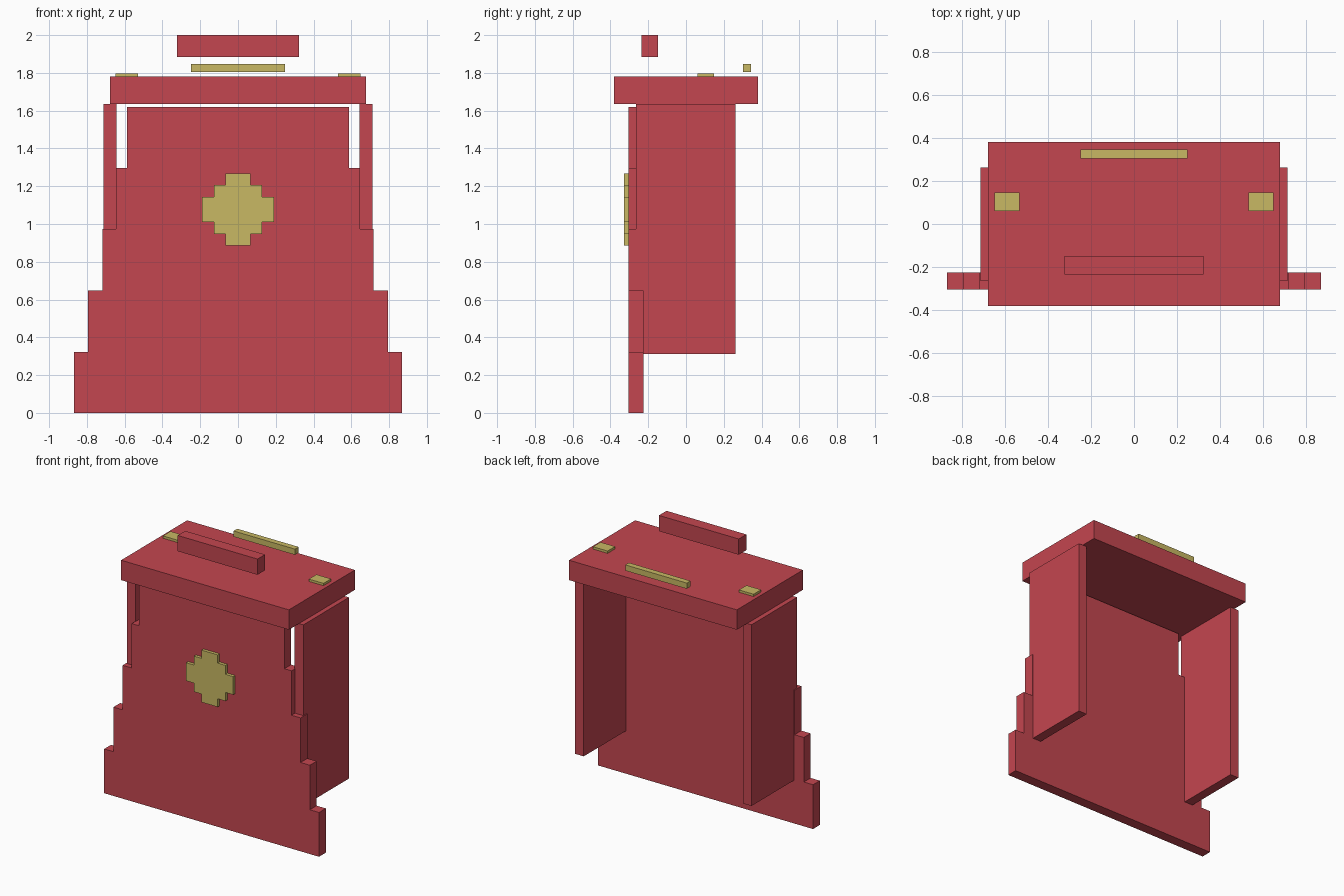
import bpy
import bmesh

cube = bpy.data.objects.get("Cube")
if cube:
    bpy.data.objects.remove(cube, do_unlink=True)


def material(name, color):
    mat = bpy.data.materials.new(name)
    mat.use_nodes = True
    mat.diffuse_color = color
    mat.node_tree.nodes["Principled BSDF"].inputs["Base Color"].default_value = color
    return mat


red = material("red", (0.55, 0.061, 0.080, 1))
gold = material("gold", (0.58, 0.48, 0.127, 1))


def finish(name, bm, mat):
    bmesh.ops.recalc_face_normals(bm, faces=bm.faces)
    mesh = bpy.data.meshes.new(name)
    bm.to_mesh(mesh)
    bm.free()
    mesh.materials.append(mat)
    obj = bpy.data.objects.new(name, mesh)
    bpy.context.collection.objects.link(obj)
    return obj


def box(name, mat, x, y, z):
    """Box given by its low and high limits on each axis."""
    bm = bmesh.new()
    bmesh.ops.create_cube(bm, size=1)
    for v in bm.verts:
        v.co = [lim[0] if c < 0 else lim[1] for c, lim in zip(v.co, (x, y, z))]
    return finish(name, bm, mat)


def stepped_plate(name, mat, bottom, tiers, y):
    """Symmetric plate with stepped sides; tiers are (half width, top height)."""
    right, z = [], bottom
    for half, top in tiers:
        right += [(half, z), (half, top)]
        z = top
    outline = right + [(-px, pz) for px, pz in reversed(right)]
    bm = bmesh.new()
    face = bm.faces.new([bm.verts.new((px, y[0], pz)) for px, pz in outline])
    extruded = bmesh.ops.extrude_face_region(bm, geom=[face])["geom"]
    moved = [g for g in extruded if isinstance(g, bmesh.types.BMVert)]
    bmesh.ops.translate(bm, verts=moved, vec=(0, y[1] - y[0], 0))
    return finish(name, bm, mat)


# Front panel, narrowing upward in steps
stepped_plate("front_panel", red, 0,
              [(0.867, 0.323), (0.793, 0.648), (0.718, 0.973),
               (0.645, 1.297), (0.587, 1.62)], (-0.304, -0.226))

# Round stepped emblem on the front
stepped_plate("front_emblem", gold, 0.887,
              [(0.065, 0.947), (0.127, 1.01), (0.19, 1.142),
               (0.127, 1.207), (0.065, 1.267)], (-0.327, -0.304))

# Side panels and the small pads on the lid
for side, s in (("left", 1), ("right", -1)):
    box(side + "_panel", red, sorted((s * 0.642, s * 0.712)), (-0.264, 0.262), (0.313, 1.635))
    box(side + "_pad", gold, sorted((s * 0.53, s * 0.648)), (0.06, 0.147), (1.78, 1.797))

# Lid with the bars floating above it
box("top_slab", red, (-0.677, 0.677), (-0.381, 0.381), (1.635, 1.78))
box("upper_bar", red, (-0.322, 0.322), (-0.235, -0.148), (1.885, 2.0))
box("rear_bar", gold, (-0.248, 0.248), (0.303, 0.345), (1.805, 1.847))
